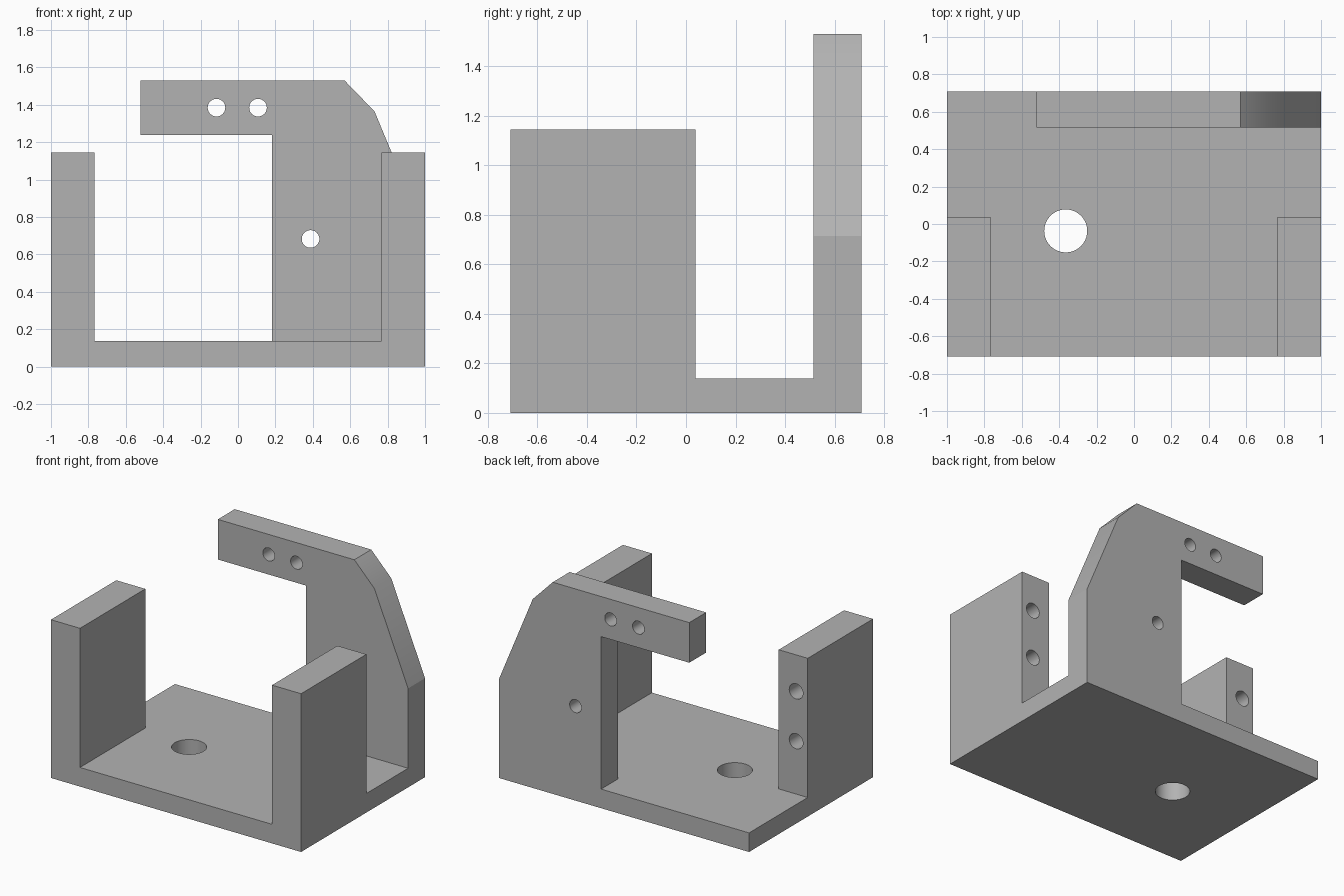
import bpy, bmesh
from math import radians, pi
from mathutils import Matrix, Vector

cube = bpy.data.objects.get("Cube")
if cube:
    bpy.data.objects.remove(cube, do_unlink=True)

HALF_Y, BASE_TOP, WALL_TOP = 0.708, 0.138, 1.144
WALL_BACK, PLATE_FRONT, WALL_IN = 0.038, 0.515, 0.768

grey = bpy.data.materials.new("plain grey")
grey.use_nodes = True
grey.diffuse_color = (0.45, 0.45, 0.45, 1)
grey.node_tree.nodes["Principled BSDF"].inputs["Base Color"].default_value = grey.diffuse_color


def make(name, bm):
    bmesh.ops.recalc_face_normals(bm, faces=bm.faces)
    mesh = bpy.data.meshes.new(name)
    bm.to_mesh(mesh)
    bm.free()
    mesh.materials.append(grey)
    ob = bpy.data.objects.new(name, mesh)
    bpy.context.collection.objects.link(ob)
    return ob


def extrude_profile(name, points, y0, y1):
    """Extrude an x-z outline from y0 to y1."""
    bm = bmesh.new()
    face = bm.faces.new([bm.verts.new((x, y0, z)) for x, z in points])
    ext = bmesh.ops.extrude_face_region(bm, geom=[face])
    verts = [g for g in ext["geom"] if isinstance(g, bmesh.types.BMVert)]
    bmesh.ops.translate(bm, verts=verts, vec=(0, y1 - y0, 0))
    return make(name, bm)


def drill(name, centre, radius, depth, axis):
    bm = bmesh.new()
    turn = Matrix.Rotation(pi / 2, 4, "X") if axis == "Y" else Matrix()
    bmesh.ops.create_cone(bm, cap_ends=True, segments=40, radius1=radius, radius2=radius,
                          depth=depth, matrix=Matrix.Translation(Vector(centre)) @ turn)
    return make(name, bm)


def combine(target, tool, operation):
    mod = target.modifiers.new(operation.lower(), "BOOLEAN")
    mod.operation, mod.solver, mod.object = operation, "EXACT", tool
    bpy.context.view_layer.objects.active = target
    bpy.ops.object.modifier_apply(modifier=mod.name)
    bpy.data.objects.remove(tool, do_unlink=True)


# U-shaped front: floor and two side walls
bracket = extrude_profile("bracket_body", [
    (-1, 0), (1, 0), (1, WALL_TOP), (WALL_IN, WALL_TOP), (WALL_IN, BASE_TOP),
    (-WALL_IN, BASE_TOP), (-WALL_IN, WALL_TOP), (-1, WALL_TOP)], -HALF_Y, WALL_BACK)

# Floor behind the walls
floor = extrude_profile("rear_floor", [(-1, 0), (1, 0), (1, BASE_TOP), (-1, BASE_TOP)],
                        WALL_BACK, PLATE_FRONT)

# Back strip of floor with the chamfered upright and its arm
upright = extrude_profile("back_upright", [
    (-1, 0), (1, 0), (1, 0.715), (0.73, 1.365), (0.57, 1.53), (-0.522, 1.53),
    (-0.522, 1.24), (0.183, 1.24), (0.183, BASE_TOP), (-1, BASE_TOP)], PLATE_FRONT, HALF_Y)
combine(bracket, floor, "UNION")
combine(bracket, upright, "UNION")

# Floor hole and through holes in the upright
holes = [drill("floor_hole", (-0.365, -0.037, 0.07), 0.115, 0.4, "Z")]
for x, z in ((-0.115, 1.385), (0.107, 1.385), (0.388, 0.683)):
    holes.append(drill("upright_hole", (x, 0.61, z), 0.047, 0.4, "Y"))

# Blind holes in the rear ends of both walls
for side in (-1, 1):
    for z in (0.52, 0.88):
        holes.append(drill("wall_hole", (side * 0.907, WALL_BACK, z), 0.055, 0.8, "Y"))
for hole in holes:
    combine(bracket, hole, "DIFFERENCE")

# Merge coplanar faces, then smooth the holes and the double chamfer
bm = bmesh.new()
bm.from_mesh(bracket.data)
bmesh.ops.remove_doubles(bm, verts=bm.verts, dist=0.0002)
bmesh.ops.dissolve_limit(bm, angle_limit=radians(1), verts=bm.verts, edges=bm.edges)
bm.to_mesh(bracket.data)
bm.free()
bpy.ops.object.select_all(action="DESELECT")
bracket.select_set(True)
bpy.context.view_layer.objects.active = bracket
bpy.ops.object.shade_smooth_by_angle(angle=radians(22.2))
